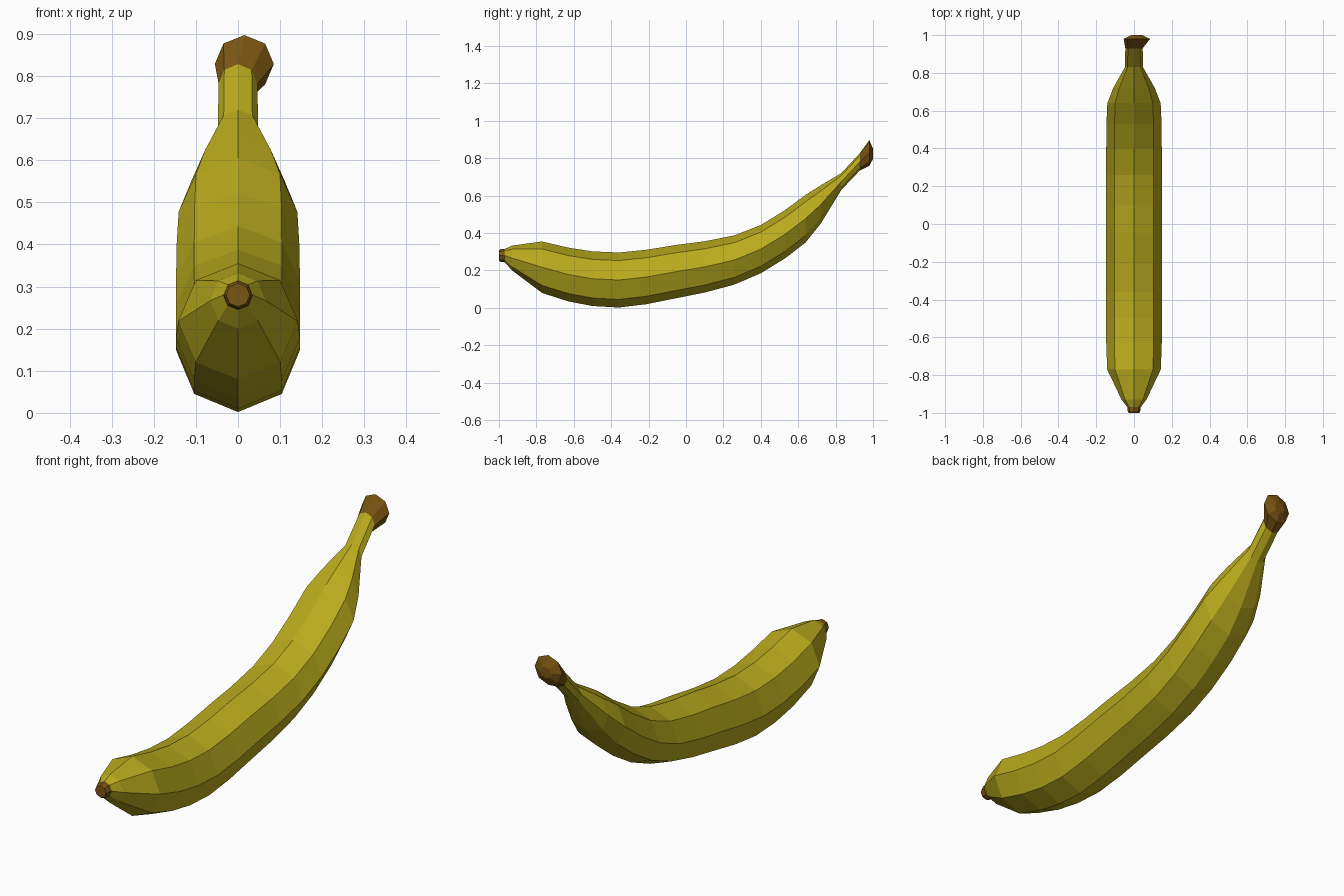
import bpy, bmesh
from math import sin, cos, pi

if "Cube" in bpy.data.objects:
    bpy.data.objects.remove(bpy.data.objects["Cube"])

SIDES = 8


def material(name, rgb):
    m = bpy.data.materials.new(name)
    m.diffuse_color = (*rgb, 1)
    m.use_nodes = True
    m.node_tree.nodes["Principled BSDF"].inputs["Base Color"].default_value = m.diffuse_color
    return m


def loft(name, rings, mat, cap_start=False, cap_end=False):
    """Skin octagonal rings given as (y, centre x, z bottom, z top, half width)."""
    bm = bmesh.new()
    loops = []
    for y, cx, z0, z1, hx in rings:
        cz, hz = (z0 + z1) / 2, (z1 - z0) / 2
        loops.append([bm.verts.new((cx + hx * cos(2 * pi * i / SIDES), y,
                                    cz + hz * sin(2 * pi * i / SIDES)))
                      for i in range(SIDES)])
    for a, b in zip(loops, loops[1:]):
        for i in range(SIDES):
            j = (i + 1) % SIDES
            bm.faces.new((a[i], a[j], b[j], b[i]))
    if cap_start:
        bm.faces.new(loops[0])
    if cap_end:
        bm.faces.new(loops[-1])
    bmesh.ops.recalc_face_normals(bm, faces=bm.faces)
    # open tubes: make sure the skin points away from its axis
    f = bm.faces[:][1]
    cx = sum(v.co.x for v in loops[0]) / SIDES
    cz = sum(v.co.z for v in loops[0] + loops[1]) / (2 * SIDES)
    c = f.calc_center_median()
    if f.normal.x * (c.x - cx) + f.normal.z * (c.z - cz) < 0:
        bmesh.ops.reverse_faces(bm, faces=bm.faces)
    me = bpy.data.meshes.new(name)
    bm.to_mesh(me)
    bm.free()
    me.materials.append(mat)
    ob = bpy.data.objects.new(name, me)
    bpy.context.collection.objects.link(ob)
    return ob


yellow = material("peel_yellow", (0.48, 0.40, 0.012))
brown = material("tip_brown", (0.19, 0.09, 0.006))

tip_joint = (-0.97, 0, 0.245, 0.315, 0.035)
stem_joint = (0.93, 0, 0.735, 0.828, 0.046)

# Curved peel, from blossom end to stem
loft("banana_peel", [
    tip_joint,
    (-0.93, 0, 0.200, 0.333, 0.066),
    (-0.77, 0, 0.080, 0.355, 0.142),
    (-0.63, 0, 0.035, 0.322, 0.147),
    (-0.50, 0, 0.010, 0.302, 0.147),
    (-0.36, 0, 0.002, 0.296, 0.147),
    (-0.21, 0, 0.020, 0.311, 0.147),
    (-0.05, 0, 0.052, 0.337, 0.147),
    (0.10, 0, 0.082, 0.356, 0.147),
    (0.26, 0, 0.125, 0.388, 0.147),
    (0.40, 0, 0.185, 0.443, 0.147),
    (0.53, 0, 0.265, 0.523, 0.146),
    (0.64, 0, 0.350, 0.605, 0.141),
    (0.72, 0, 0.450, 0.655, 0.110),
    (0.83, 0, 0.630, 0.720, 0.048),
    stem_joint,
], yellow)

# Dark blossom tip
loft("blossom_tip", [
    (-1.0, 0, 0.252, 0.308, 0.028),
    (-0.99, 0, 0.246, 0.314, 0.033),
    tip_joint,
], brown, cap_start=True)

# Flared cut end of the stem, leaning slightly to one side
loft("stem_end", [
    stem_joint,
    (0.98, 0.015, 0.760, 0.897, 0.070),
    (1.0, 0.015, 0.797, 0.850, 0.028),
], brown, cap_end=True)
